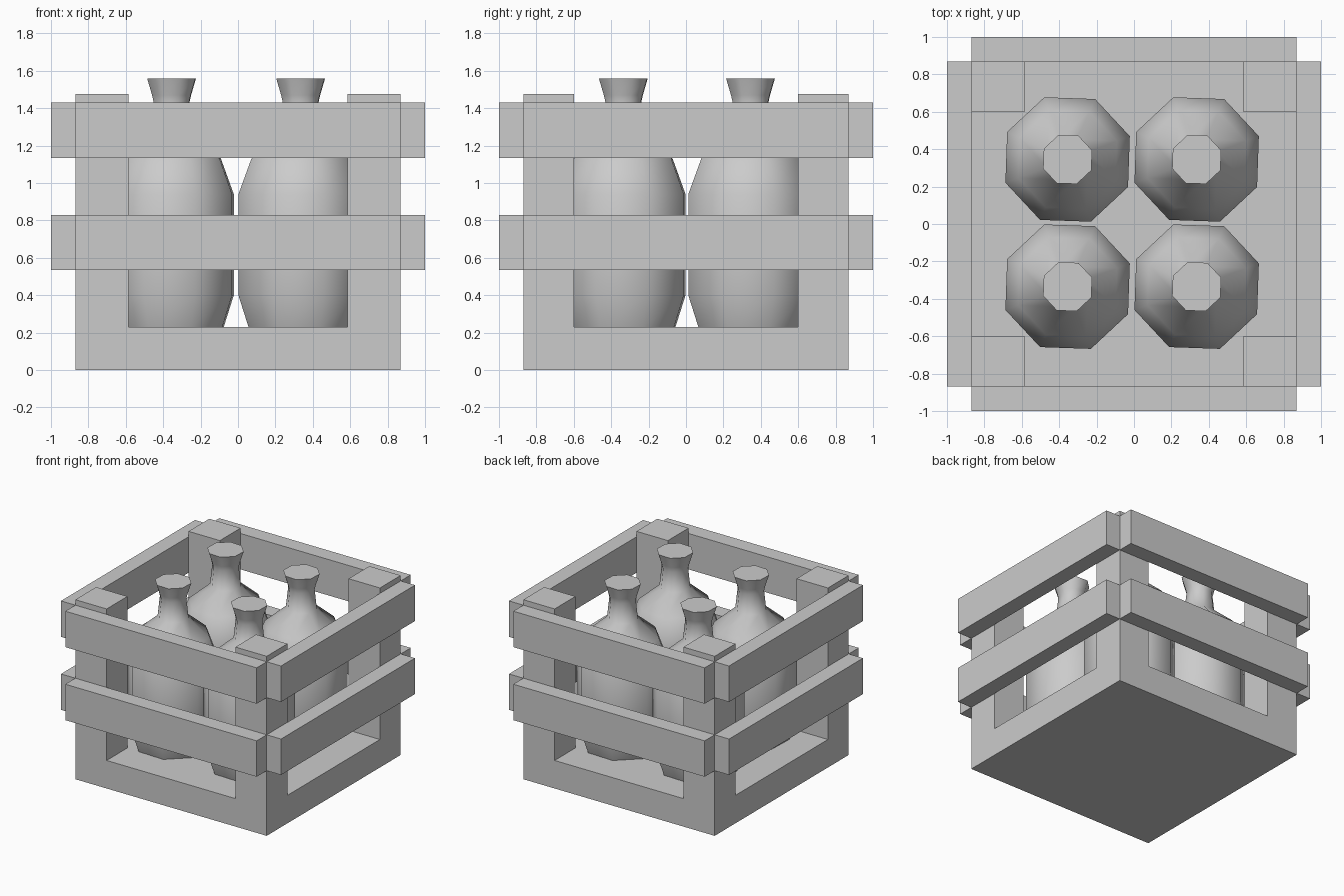
import bpy, bmesh
from math import cos, sin, radians

if "Cube" in bpy.data.objects:
    bpy.data.objects.remove(bpy.data.objects["Cube"])


def box(name, lo, hi):
    bpy.ops.mesh.primitive_cube_add(size=1, location=[(a + b) / 2 for a, b in zip(lo, hi)])
    ob = bpy.context.object
    ob.name = name
    ob.scale = [b - a for a, b in zip(lo, hi)]
    bpy.ops.object.transform_apply(location=False, rotation=False, scale=True)
    return ob


def bottle(name, x, y, sides=8, turn=20.5):
    # Profile as (half width across flats, height)
    profile = [(0.275, 0.23), (0.328, 0.40), (0.328, 0.94), (0.26, 1.13),
               (0.11, 1.27), (0.094, 1.43), (0.103, 1.47), (0.129, 1.56)]
    bm = bmesh.new()
    rings = []
    for r, z in profile:
        r /= cos(radians(180 / sides))
        angles = [radians(turn + 360 * i / sides) for i in range(sides)]
        rings.append([bm.verts.new((r * cos(a), r * sin(a), z)) for a in angles])
    for low, high in zip(rings, rings[1:]):
        for i in range(sides):
            j = (i + 1) % sides
            bm.faces.new((low[i], low[j], high[j], high[i]))
    bm.faces.new(rings[0][::-1])
    bm.faces.new(rings[-1])
    mesh = bpy.data.meshes.new(name)
    bm.to_mesh(mesh)
    bm.free()
    ob = bpy.data.objects.new(name, mesh)
    ob.location = (x, y, 0)
    bpy.context.collection.objects.link(ob)
    bpy.ops.object.select_all(action='DESELECT')
    ob.select_set(True)
    bpy.context.view_layer.objects.active = ob
    bpy.ops.object.shade_smooth_by_angle(angle=radians(55))


H = 0.87  # half width of the crate body

# Solid base
box("crate_base", (-H, -H, 0), (H, H, 0.23))

# Corner posts
for sx, xname in ((-1, "left"), (1, "right")):
    for sy, yname in ((-1, "front"), (1, "back")):
        x0, x1 = sorted((sx * 0.585, sx * H))
        y0, y1 = sorted((sy * 0.60, sy * H))
        box(f"post_{yname}_{xname}", (x0, y0, 0.23), (x1, y1, 1.475))

# Two rows of slats on all four sides
for row, z0, z1 in (("lower", 0.535, 0.83), ("upper", 1.135, 1.43)):
    for s, a, b in ((-1, "front", "left"), (1, "back", "right")):
        d0, d1 = sorted((s * H, s * 1.0))
        box(f"slat_{row}_{a}", (-H, d0, z0), (H, d1, z1))
        box(f"slat_{row}_{b}", (d0, -H, z0), (d1, H, z1))

# Four bottles
for x, xname in ((-0.355, "left"), (0.335, "right")):
    for y, yname in ((-0.335, "front"), (0.345, "back")):
        bottle(f"bottle_{yname}_{xname}", x, y)
